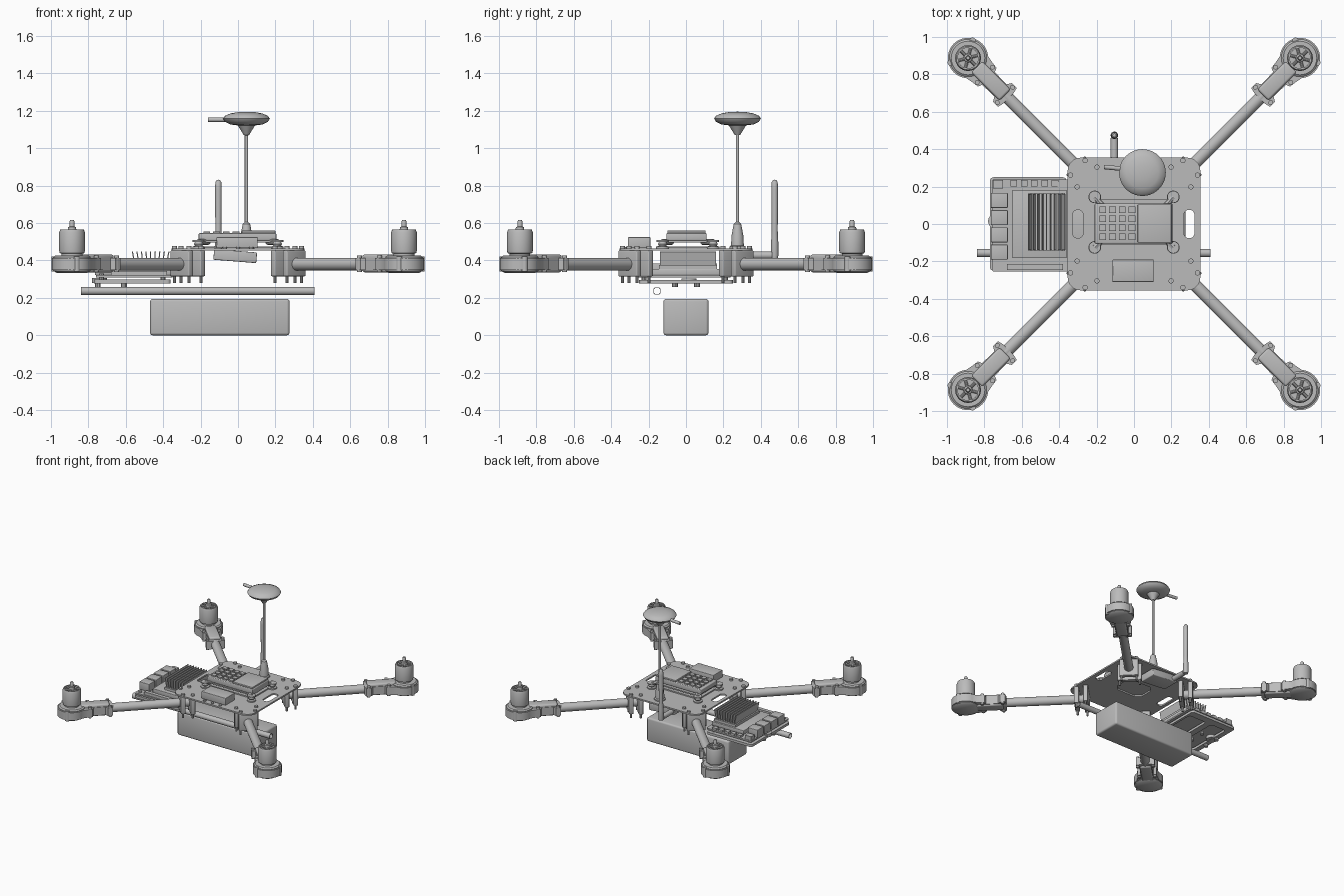
import bpy
import bmesh
from math import radians, cos, sin, pi
from mathutils import Matrix, Vector

old = bpy.data.objects.get("Cube")
if old:
    bpy.data.objects.remove(old, do_unlink=True)

grey = bpy.data.materials.new("plain grey")
grey.use_nodes = True
GREY = (0.5, 0.5, 0.5, 1)
grey.diffuse_color = GREY
grey.node_tree.nodes["Principled BSDF"].inputs["Base Color"].default_value = GREY


def finish(name, bm):
    """Turn a bmesh into a shaded, coloured object."""
    bmesh.ops.recalc_face_normals(bm, faces=bm.faces)
    for face in bm.faces:
        face.smooth = True
    for edge in bm.edges:
        edge.smooth = len(edge.link_faces) == 2 and edge.calc_face_angle(pi) < radians(35)
    mesh = bpy.data.meshes.new(name)
    bm.to_mesh(mesh)
    bm.free()
    mesh.materials.append(grey)
    obj = bpy.data.objects.new(name, mesh)
    bpy.context.collection.objects.link(obj)
    return obj


def box(name, xs, ys, zs, bevel=0, tilt=0):
    bm = bmesh.new()
    bmesh.ops.create_cube(bm, size=1)
    bmesh.ops.scale(bm, verts=bm.verts, vec=[s[1] - s[0] for s in (xs, ys, zs)])
    bmesh.ops.rotate(bm, verts=bm.verts, matrix=Matrix.Rotation(tilt, 3, "Y"))
    bmesh.ops.translate(bm, verts=bm.verts, vec=[sum(s) / 2 for s in (xs, ys, zs)])
    if bevel:
        bmesh.ops.bevel(bm, geom=bm.edges[:], offset=bevel, segments=3, profile=0.5, affect="EDGES")
    return finish(name, bm)


def rod(name, start, end, radius, tip=None, sides=20):
    start, end = Vector(start), Vector(end)
    axis = end - start
    turn = axis.to_track_quat("Z", "Y").to_matrix().to_4x4()
    bm = bmesh.new()
    bmesh.ops.create_cone(bm, cap_ends=True, segments=sides, radius1=radius,
                          radius2=radius if tip is None else tip, depth=axis.length,
                          matrix=Matrix.Translation((start + end) / 2) @ turn)
    return finish(name, bm)


def lathe(name, centre, profile, sides=32):
    """Spin (radius, height) points about a vertical axis."""
    bm = bmesh.new()
    verts = [bm.verts.new((r, 0, z)) for r, z in profile]
    edges = [bm.edges.new(pair) for pair in zip(verts, verts[1:])]
    bmesh.ops.spin(bm, geom=verts + edges, axis=(0, 0, 1), cent=(0, 0, 0),
                   angle=2 * pi, steps=sides, use_duplicate=False)
    bmesh.ops.remove_doubles(bm, verts=bm.verts, dist=0.0001)
    bmesh.ops.translate(bm, verts=bm.verts, vec=(*centre, 0))
    return finish(name, bm)


def prism(name, loops, low, high):
    """Extrude an outline, with any further loops as holes."""
    bm = bmesh.new()
    for loop in loops:
        verts = [bm.verts.new((x, y, low)) for x, y in loop]
        for a, b in zip(verts, verts[1:] + verts[:1]):
            bm.edges.new((a, b))
    bmesh.ops.triangle_fill(bm, edges=bm.edges[:], use_beauty=True)
    top = bmesh.ops.extrude_face_region(bm, geom=bm.faces[:])["geom"]
    moved = [v for v in top if isinstance(v, bmesh.types.BMVert)]
    bmesh.ops.translate(bm, verts=moved, vec=(0, 0, high - low))
    return finish(name, bm)


def rounded(cx, cy, half_x, half_y, radius, steps=5):
    points = []
    for quarter, (sx, sy) in enumerate(((1, 1), (-1, 1), (-1, -1), (1, -1))):
        for i in range(steps + 1):
            a = (quarter + i / steps) * pi / 2
            points.append((cx + sx * (half_x - radius) + radius * cos(a),
                           cy + sy * (half_y - radius) + radius * sin(a)))
    return points


# Frame plate with side grips and a centre opening
prism("frame_plate", [rounded(0, 0, 0.355, 0.355, 0.07),
                      rounded(-0.3, 0, 0.028, 0.075, 0.025),
                      rounded(0.295, 0, 0.028, 0.075, 0.025),
                      rounded(0, 0, 0.12, 0.09, 0.04, 1)], 0.453, 0.465)

# One arm pointing along +x; it is copied to the four corners below
ARM_Z, MOTOR = 0.38, 1.255
arm = [rod("arm_tube", (0.37, 0, ARM_Z), (1.14, 0, ARM_Z), 0.034, sides=28)]
for u, v in ((0.355, 0.075), (0.425, 0.055)):
    arm.append(box("arm_clamp", (u - 0.018, u + 0.018), (-v - 0.016, v + 0.016), (0.315, 0.453), 0.006))
    for side in (-v, v):
        arm.append(rod("clamp_bolt", (u, side, 0.28), (u, side, 0.46), 0.008, sides=10))
        arm.append(rod("bolt_head", (u, side, 0.462), (u, side, 0.477), 0.014, sides=12))

# Motor mount: clamp ears running into a round head
half = [(0.95, 0.042), (0.957, 0.07), (0.995, 0.07), (1.01, 0.046),
        (1.1, 0.048), (1.11, 0.07), (1.145, 0.075)]
head = [(MOTOR + 0.108 * cos(a), 0.108 * sin(a))
        for a in (radians(130 - 10 * i) for i in range(27))]
outline = half + head + [(u, -v) for u, v in reversed(half)]
arm.append(prism("motor_mount", [outline], 0.348, 0.412))
arm.append(box("mount_ridge", (0.975, 1.19), (-0.042, 0.042), (0.337, 0.432), 0.012))
arm.append(lathe("mount_dish", (MOTOR, 0), [(0, 0.332), (0.08, 0.332), (0.1, 0.345),
                                            (0.1, 0.418), (0.09, 0.426), (0, 0.426)]))
for u in (0.976, 1.128):
    for v in (-0.058, 0.058):
        arm.append(rod("mount_screw", (u, v, 0.338), (u, v, 0.426), 0.013, sides=12))
for a in (-60, 60):
    u, v = MOTOR + 0.096 * cos(radians(a)), 0.096 * sin(radians(a))
    arm.append(rod("head_screw", (u, v, 0.34), (u, v, 0.422), 0.017, sides=12))

# Motor: bell with an open spoked top, hub and shaft
arm.append(lathe("motor_bell", (MOTOR, 0), [
    (0, 0.42), (0.055, 0.42), (0.055, 0.436), (0.067, 0.44), (0.069, 0.455),
    (0.069, 0.55), (0.063, 0.565), (0.055, 0.565), (0.055, 0.55), (0.024, 0.55),
    (0.022, 0.578), (0.013, 0.582), (0.013, 0.61), (0.009, 0.617), (0, 0.617)]))
for i in range(6):
    a = i * pi / 3
    arm.append(rod("motor_spoke", (MOTOR + 0.02 * cos(a), 0.02 * sin(a), 0.556),
                   (MOTOR + 0.06 * cos(a), 0.06 * sin(a), 0.556), 0.008, sides=8))

for corner in range(4):
    turn = Matrix.Rotation(pi / 4 + corner * pi / 2, 4, "Z")
    for part in arm:
        target = part if corner == 3 else part.copy()
        if corner < 3:
            bpy.context.collection.objects.link(target)
        target.matrix_world = turn

# Battery and the hollow rail above it
box("battery", (-0.47, 0.275), (-0.12, 0.12), (0, 0.195), 0.014)
rail = lathe("mounting_rail", (0, 0), [(0.019, -0.625), (0.022, -0.625), (0.022, 0.625),
                                       (0.019, 0.625), (0.019, -0.625)], 24)
rail.matrix_world = Matrix.Translation((-0.215, -0.155, 0.237)) @ Matrix.Rotation(pi / 2, 4, "Y")

# Satellite receiver on its mast
mast = (0.045, 0.275)
lathe("mast_base", mast, [(0, 0.46), (0.042, 0.46), (0.042, 0.475), (0.034, 0.48), (0.032, 0.53),
                          (0.02, 0.595), (0.009, 0.605), (0, 0.605)])
rod("mast", (*mast, 0.6), (*mast, 1.09), 0.009)
lathe("receiver_dome", mast, [(0, 1.068), (0.014, 1.07), (0.046, 1.122), (0.085, 1.127),
                              (0.115, 1.142), (0.125, 1.158), (0.115, 1.173), (0.085, 1.186),
                              (0.04, 1.194), (0, 1.195)], 40)
rod("receiver_cable", (-0.16, 0.305, 1.153), (-0.06, 0.295, 1.153), 0.012)

# Radio under the rear edge with its upright antenna
box("radio", (-0.13, 0.1), (0.2, 0.34), (0.395, 0.452), 0.006, 0.08)
rod("antenna_plug", (-0.105, 0.33, 0.428), (-0.105, 0.46, 0.428), 0.02)
lathe("antenna", (-0.105, 0.474), [(0, 0.41), (0.017, 0.412), (0.02, 0.43), (0.019, 0.5), (0.016, 0.56),
                                   (0.018, 0.78), (0.016, 0.818), (0.009, 0.83), (0, 0.832)], 20)

# Flight controller on four dampers
box("damper_plate", (-0.2, 0.2), (-0.1, 0.12), (0.466, 0.476))
box("upper_damper_plate", (-0.2, 0.2), (-0.11, 0.13), (0.496, 0.506))
for x in (-0.21, 0.21):
    for y in (-0.125, 0.145):
        lathe("damper", (x, y), [(0, 0.464), (0.034, 0.464), (0.034, 0.474), (0.02, 0.478), (0.025, 0.488),
                                 (0.02, 0.498), (0.032, 0.5), (0.032, 0.51), (0, 0.51)], 20)
        rod("damper_arm", (x, y, 0.5), (x * 0.75, y * 0.6, 0.5), 0.016, sides=8)
box("flight_controller", (-0.21, 0.205), (-0.105, 0.11), (0.506, 0.546), 0.006)
box("controller_lid", (0.02, 0.2), (-0.1, 0.105), (0.546, 0.56), 0.004)
for column in range(4):
    for row in range(4):
        x, y = -0.185 + column * 0.052, -0.085 + row * 0.048
        box("controller_port", (x, x + 0.036), (y, y + 0.034), (0.54, 0.556))

# Front power box on the plate
box("power_box", (-0.115, 0.105), (-0.31, -0.19), (0.466, 0.525), 0.004)
for x in (-0.07, 0, 0.07):
    rod("power_screw", (x, -0.33, 0.46), (x, -0.33, 0.472), 0.012, sides=12)

# Companion computer: carrier ring, board, ports and heat sink
prism("carrier_frame", [rounded(-0.565, 0, 0.205, 0.25, 0.02),
                        rounded(-0.66, 0, 0.07, 0.19, 0.02),
                        rounded(-0.46, 0, 0.08, 0.19, 0.02)], 0.277, 0.297)
prism("computer_board", [rounded(-0.555, -0.008, 0.205, 0.247, 0.012)], 0.31, 0.322)
for x in (-0.73, -0.4):
    for y in (-0.225, 0.21):
        rod("standoff", (x, y, 0.285), (x, y, 0.33), 0.014, sides=10)
for x in (-0.76, -0.62):
    for y in (-0.06, 0.06):
        rod("carrier_foot", (x + 0.01, y, 0.258), (x + 0.01, y, 0.28), 0.016, sides=10)
lathe("carrier_lug", (-0.74, 0.015), [(0, 0.28), (0.04, 0.28), (0.04, 0.305), (0, 0.305)])
for i in range(4):
    y = -0.19 + i * 0.092
    box("port_block", (-0.765, -0.675), (y, y + 0.08), (0.322, 0.385), 0.004)
box("side_port", (-0.755, -0.7), (0.19, 0.235), (0.322, 0.355))
box("pin_header", (-0.68, -0.38), (-0.245, -0.215), (0.322, 0.345))
for i in range(5):
    x = -0.66 + i * 0.055
    box("edge_connector", (x, x + 0.035), (0.2, 0.235), (0.322, 0.338))
box("processor_module", (-0.65, -0.36), (-0.18, 0.18), (0.322, 0.355), 0.004)
box("heat_sink", (-0.565, -0.37), (-0.145, 0.165), (0.355, 0.375))
for i in range(9):
    x = -0.56 + i * 0.0225
    box("heat_sink_fin", (x, x + 0.006), (-0.14, 0.16), (0.37, 0.448), tilt=(i - 4) * 0.05)
